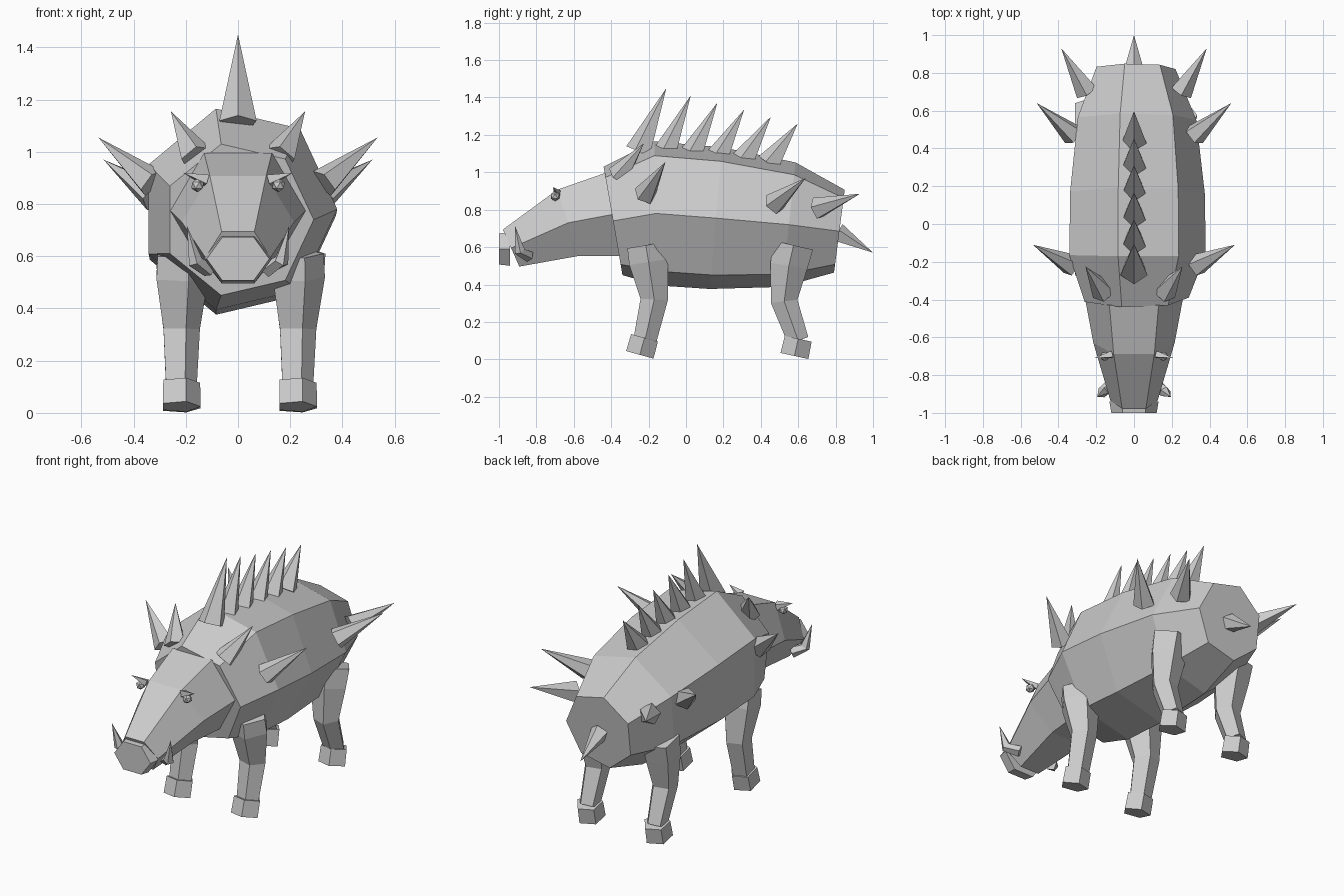
import bpy, bmesh
from math import cos, sin, radians, tau
from mathutils import Vector

if "Cube" in bpy.data.objects:
    bpy.data.objects.remove(bpy.data.objects["Cube"])


def tube(name, path, radii, sides, phase=0, tall=1.0):
    """Flat-faced loft along a path; a radius of 0 closes to a point."""
    pts = [Vector(p) for p in path]
    bm = bmesh.new()
    rings = []
    for i, (p, r) in enumerate(zip(pts, radii)):
        t = (pts[min(i + 1, len(pts) - 1)] - pts[max(i - 1, 0)]).normalized()
        u = (Vector((1, 0, 0)) - t * t.x).normalized()
        v = u.cross(t)
        if r == 0:
            rings.append([bm.verts.new(p)])
            continue
        angles = [radians(phase) + tau * k / sides for k in range(sides)]
        rings.append([bm.verts.new(p + u * r * cos(a) + v * r * tall * sin(a)) for a in angles])
    for a, b in zip(rings, rings[1:]):
        for k in range(sides):
            n = (k + 1) % sides
            if len(b) == 1:
                bm.faces.new((a[k], a[n], b[0]))
            else:
                bm.faces.new((a[k], a[n], b[n], b[k]))
    for ring in (rings[0], rings[-1]):
        if len(ring) > 2:
            bm.faces.new(ring)
    bmesh.ops.recalc_face_normals(bm, faces=bm.faces)
    mesh = bpy.data.meshes.new(name)
    bm.to_mesh(mesh)
    bm.free()
    obj = bpy.data.objects.new(name, mesh)
    bpy.context.collection.objects.link(obj)
    return obj


def spike(name, base, tip, r, sides=5, tall=1.0):
    return tube(name, [base, tip], [r, 0], sides, 90, tall)


# Body, head and snout
tube("body", [(0, -.39, .74), (0, -.16, .78), (0, .16, .755), (0, .55, .72), (0, .82, .685)],
     [.29, .38, .375, .33, .22], 7, 0, 1.04)
tube("head", [(0, -.39, .775), (0, -.63, .73), (0, -.935, .595)], [.26, .215, .125], 6, 0, 1.0)
tube("snout", [(0, -.94, .59), (0, -1, .59)], [.13, .12], 6, 0, .8)

# Tail
spike("tail", (0, .81, .675), (0, 1, .57), .055)

# Spikes along the back
for i in range(6):
    tip = (0, -.105, 1.45) if i == 0 else (0, .025 + .143 * (i - 1), 1.41 - .0375 * (i - 1))
    base = (0, -.25 + .139 * i, 1.11 - .013 * i)
    spike(f"back_spike_{i + 1}", base, tip, .075 if i == 0 else .07)

for s, side in ((1, "right"), (-1, "left")):
    # Side spikes
    for i, (b, t) in enumerate([((.33, -.22, .88), (.535, -.11, 1.055)),
                                ((.32, .47, .83), (.515, .64, .97)),
                                ((.25, .70, .805), (.385, .93, .885))]):
        spike(f"side_spike_{side}_{i + 1}", (s * b[0], *b[1:]), (s * t[0], *t[1:]), .062)

    # Ears, eyes and brows
    spike("ear_" + side, (s * .16, -.36, .98), (s * .257, -.225, 1.155), .065)
    bpy.ops.mesh.primitive_ico_sphere_add(subdivisions=1, radius=.027, location=(s * .155, -.70, .872))
    bpy.context.object.name = "eye_" + side
    spike("brow_" + side, (s * .12, -.69, .89), (s * .21, -.71, .92), .028, 4, .8)

    # Tusks
    tube("tusk_" + side, [(s * .11, -.84, .55), (s * .165, -.89, .58), (s * .195, -.915, .715)],
         [.032, .03, 0], 5)

    # Legs and hooves
    x = s * .223
    tube("front_leg_" + side, [(x, -.215, .61), (x, -.2, .52), (x, -.17, .32), (x, -.22, .10)],
         [.105, .11, .077, .065], 5)
    tube("front_hoof_" + side, [(x, -.222, .115), (x, -.247, .024)], [.078, .08], 5)
    tube("rear_leg_" + side, [(x, .575, .61), (x, .55, .50), (x, .525, .31), (x, .60, .10)],
         [.112, .105, .075, .06], 5)
    tube("rear_hoof_" + side, [(x, .60, .11), (x, .58, .018)], [.077, .08], 5)
